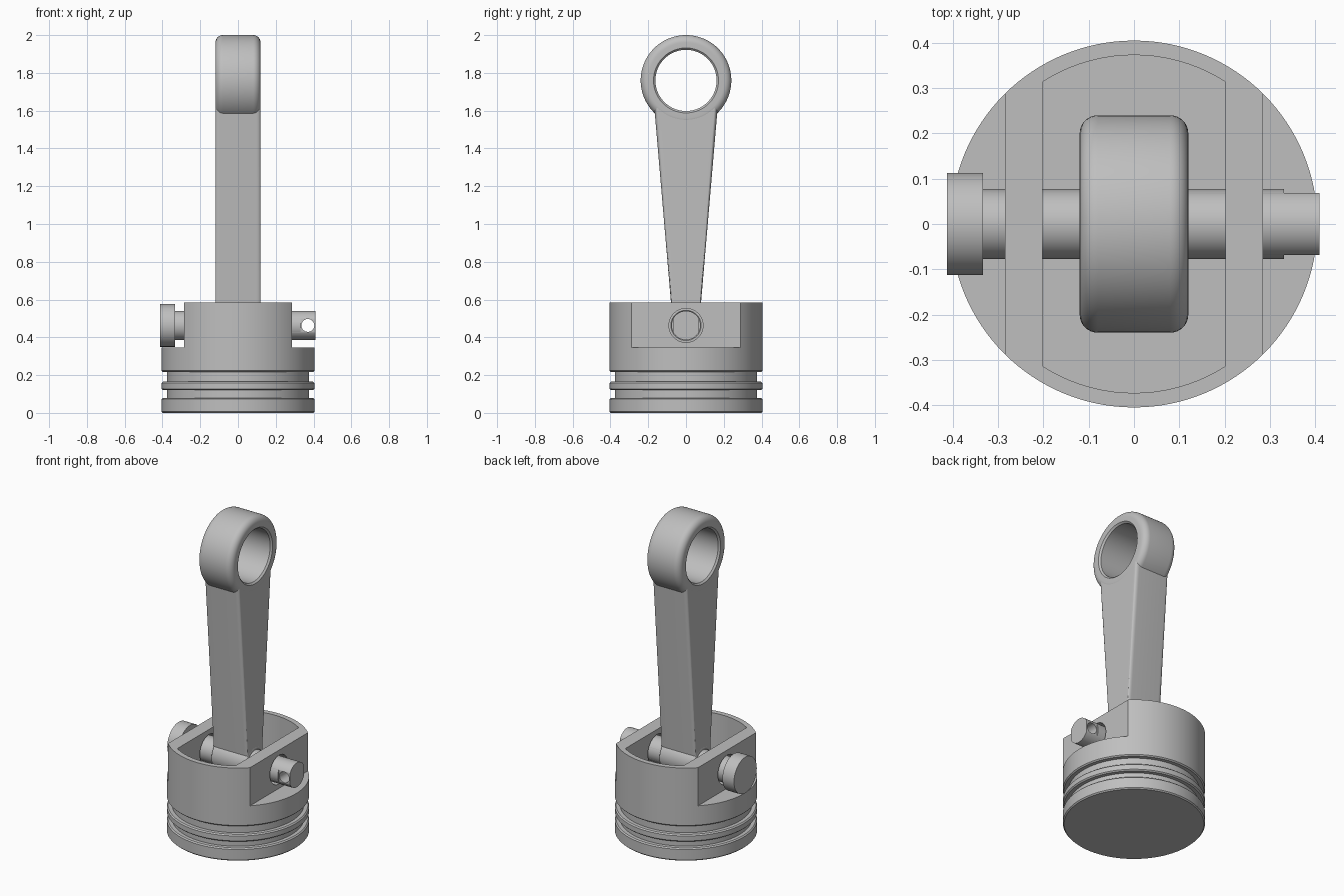
import bpy, bmesh
from math import sin, cos, pi, radians, sqrt
from mathutils import Vector, Matrix

cube = bpy.data.objects.get("Cube")
if cube:
    bpy.data.objects.remove(cube, do_unlink=True)

steel = bpy.data.materials.new("grey steel")
steel.use_nodes = True
GREY = (0.52, 0.52, 0.52, 1)
steel.diffuse_color = GREY
steel.node_tree.nodes["Principled BSDF"].inputs["Base Color"].default_value = GREY

PIN_Z, EYE_Z = 0.463, 1.76
# Turns a local z axis onto world x or y
TURN = {"z": Matrix.Identity(4),
        "x": Matrix(((0, 0, 1, 0), (1, 0, 0, 0), (0, 1, 0, 0), (0, 0, 0, 1))),
        "y": Matrix(((0, 1, 0, 0), (0, 0, 1, 0), (1, 0, 0, 0), (0, 0, 0, 1)))}


def finish(bm, name, axis="z", at=(0, 0, 0)):
    bm.transform(Matrix.Translation(at) @ TURN[axis])
    bmesh.ops.recalc_face_normals(bm, faces=bm.faces)
    mesh = bpy.data.meshes.new(name)
    bm.to_mesh(mesh)
    bm.free()
    obj = bpy.data.objects.new(name, mesh)
    bpy.context.collection.objects.link(obj)
    mesh.materials.append(steel)
    return obj


def lathe(name, profile, axis="z", at=(0, 0, 0), closed=False, n=96):
    """Spin (radius, height) points; open profiles get flat end caps."""
    bm = bmesh.new()
    rings = [[bm.verts.new((r * cos(2 * pi * i / n), r * sin(2 * pi * i / n), h))
              for i in range(n)] for r, h in profile]
    pairs = list(zip(rings, rings[1:]))
    if closed:
        pairs.append((rings[-1], rings[0]))
    else:
        bm.faces.new(rings[0])
        bm.faces.new(rings[-1])
    for a, b in pairs:
        for i in range(n):
            j = (i + 1) % n
            bm.faces.new((a[i], a[j], b[j], b[i]))
    return finish(bm, name, axis, at)


def prism(name, outline, lo, hi, axis="z", at=(0, 0, 0), round_long=0):
    """Extrude an outline, optionally rounding its long edges."""
    bm = bmesh.new()
    a, b = ([bm.verts.new((u, v, h)) for u, v in outline] for h in (lo, hi))
    bm.faces.new(a)
    bm.faces.new(b)
    for i in range(len(a)):
        j = (i + 1) % len(a)
        bm.faces.new((a[i], a[j], b[j], b[i]))
    if round_long:
        edges = [e for e in bm.edges if e.calc_length() > 0.5]
        bmesh.ops.bevel(bm, geom=edges, offset=round_long, segments=6,
                        profile=0.5, affect="EDGES")
    return finish(bm, name, axis, at)


def box(name, center, size):
    bm = bmesh.new()
    bmesh.ops.create_cube(bm, size=1, matrix=Matrix.Diagonal((*size, 1)))
    return finish(bm, name, "z", center)


def cut(obj, *cutters):
    bpy.context.view_layer.objects.active = obj
    for cutter in cutters:
        mod = obj.modifiers.new("cut", "BOOLEAN")
        mod.operation, mod.solver, mod.object = "DIFFERENCE", "EXACT", cutter
        bpy.ops.object.modifier_apply(modifier=mod.name)
        bpy.data.objects.remove(cutter, do_unlink=True)


def arc(cx, cy, r, start, end, n=8):
    return [(cx + r * cos(radians(start + (end - start) * i / n)),
             cy + r * sin(radians(start + (end - start) * i / n))) for i in range(n + 1)]


# Piston: turned body with two ring grooves
R, GROOVE, C = 0.405, 0.375, 0.007
profile = []
for low, high in ((0, 0.08), (0.12, 0.165), (0.217, 0.585)):
    if low:
        profile.append((GROOVE, low))
    profile += [(R - C, low), (R, low + C)]
    if high < 0.5:
        profile += [(R, high - C), (R - C, high), (GROOVE, high)]
    else:
        profile.append((R, high))
piston = lathe("piston", profile, n=128)

# Side flats, skirt cavity and pin bore
half, inner = 0.202, 0.373
corner = 180 / pi * Vector((1, 0)).angle(Vector((half, sqrt(inner**2 - half**2))))
cavity = arc(0, 0, inner, corner, 180 - corner, 20)
cavity += [(-x, -y) for x, y in cavity]
cut(piston,
    box("flat_cutter", (0.485, 0, 0.645), (0.4, 1, 0.6)),
    box("flat_cutter", (-0.485, 0, 0.645), (0.4, 1, 0.6)),
    prism("cavity_cutter", cavity, 0.3, 0.8),
    lathe("bore_cutter", [(0.09, -0.5), (0.09, 0.5)], "x", (0, 0, PIN_Z)))

# Wrist pin with a round head, a flattened tip and a cross hole
pin = lathe("wrist_pin", [(0.113, -0.413), (0.113, -0.333), (0.077, -0.333),
                          (0.077, 0.41)], "x", (0, 0, PIN_Z))
cut(pin,
    *[box("tip_cutter", (0.431, s * 0.168, PIN_Z), (0.2, 0.2, 0.4)) for s in (-1, 1)],
    lathe("cross_cutter", [(0.034, -0.3), (0.034, 0.3)], "y", (0.37, 0, PIN_Z), n=48))


def rounded_eye(name, outer, bore, width, fillet, lip, z):
    """Ring around the x axis with rounded outer edges."""
    w = width / 2
    ring = arc(outer - fillet, w - fillet, fillet, 90, 0)
    ring += [(r, -h) for r, h in reversed(ring)]
    ring += [(bore + lip, -w), (bore, lip - w), (bore, w - lip), (bore + lip, w)]
    return lathe(name, ring, "x", (0, 0, z), closed=True)


# Connecting rod: tapered shank between the two eyes
rounded_eye("rod_big_end", 0.24, 0.162, 0.24, 0.04, 0.01, EYE_Z)
rounded_eye("rod_small_end", 0.1, 0.076, 0.24, 0.012, 0.004, PIN_Z)
shank = arc(0, EYE_Z, 0.185, 207, 333, 16)
shank = [(-0.071, PIN_Z + 0.02)] + [(-0.168, 1.62)] + shank[1:-1] + [(0.168, 1.62), (0.071, PIN_Z + 0.02)]
shank += arc(0, PIN_Z, 0.085, 35, 145)
prism("rod_shank", shank, -0.119, 0.119, "x", round_long=0.022)

# Smooth shading with crisp edges
bpy.ops.object.select_all(action="DESELECT")
for obj in (o for o in bpy.context.scene.objects if o.type == "MESH"):
    obj.select_set(True)
    bpy.context.view_layer.objects.active = obj
bpy.ops.object.shade_smooth_by_angle(angle=radians(30))
